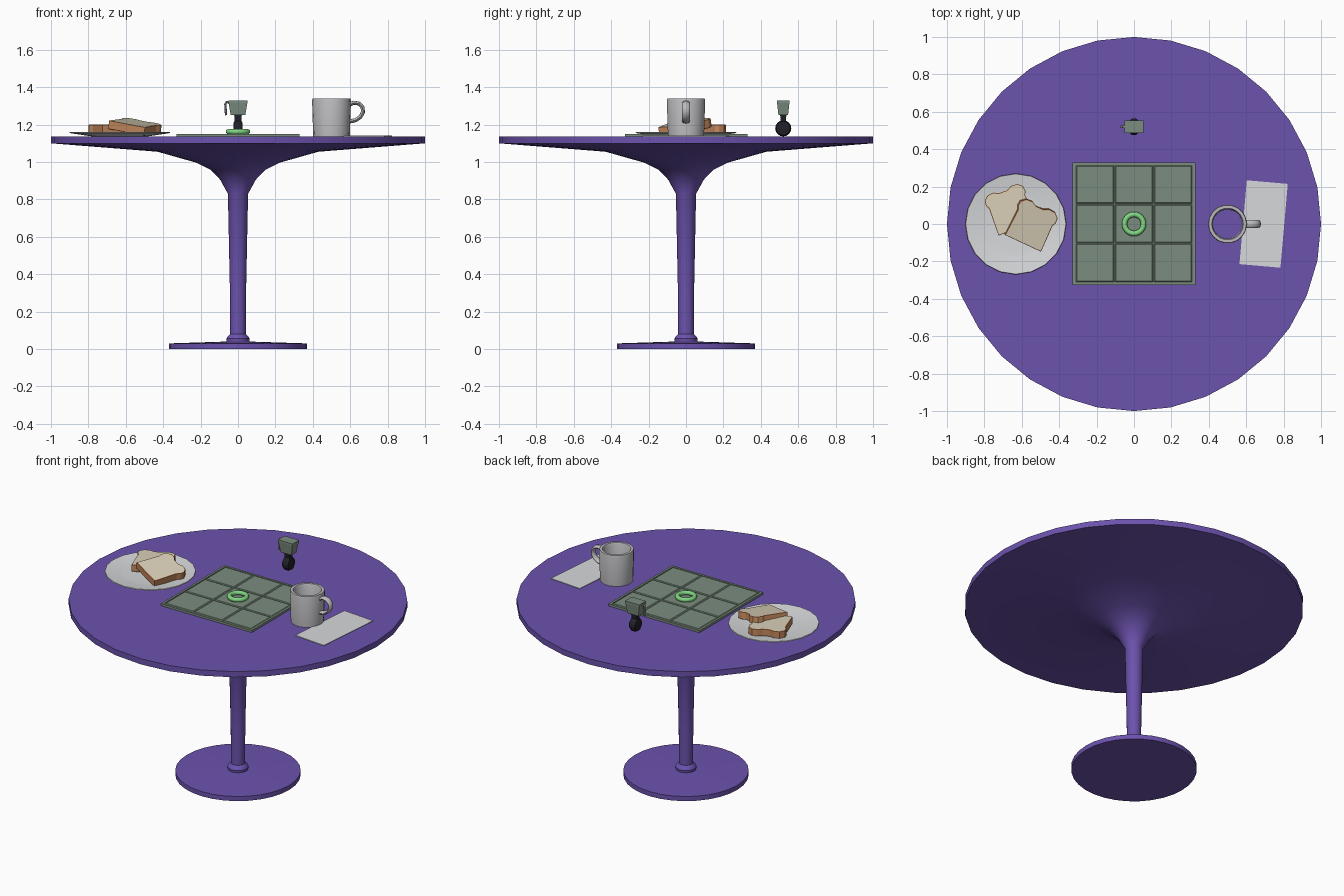
import bpy, bmesh, math
from mathutils import Matrix, Vector

if "Cube" in bpy.data.objects:
    bpy.data.objects.remove(bpy.data.objects["Cube"])

T = 1.137  # height of table surface


def mat(name, r, g, b):
    m = bpy.data.materials.new(name)
    m.diffuse_color = (r, g, b, 1)
    m.use_nodes = True
    m.node_tree.nodes["Principled BSDF"].inputs["Base Color"].default_value = m.diffuse_color
    return m


PURPLE = mat("purple", 0.15, 0.085, 0.42)
WHITE = mat("off_white", 0.68, 0.69, 0.71)
GREY = mat("mug_grey", 0.50, 0.50, 0.52)
SAGE = mat("sage_green", 0.20, 0.265, 0.21)
CRUST = mat("crust_brown", 0.56, 0.25, 0.11)
BREAD = mat("bread_cream", 0.70, 0.63, 0.48)
GREEN = mat("bright_green", 0.22, 0.68, 0.23)
BLACK = mat("black", 0.015, 0.015, 0.022)
STEEL = mat("steel", 0.28, 0.30, 0.29)


def finish(bm, name, mats, loc=(0, 0, 0), rot=(0, 0, 0), smooth=None):
    bmesh.ops.recalc_face_normals(bm, faces=bm.faces[:])
    me = bpy.data.meshes.new(name)
    bm.to_mesh(me)
    bm.free()
    ob = bpy.data.objects.new(name, me)
    bpy.context.collection.objects.link(ob)
    for m in mats:
        me.materials.append(m)
    ob.location, ob.rotation_euler = loc, rot
    if smooth:
        bpy.ops.object.select_all(action='DESELECT')
        ob.select_set(True)
        bpy.context.view_layer.objects.active = ob
        bpy.ops.object.shade_smooth_by_angle(angle=math.radians(smooth))
    return ob


def lathe(name, prof, n, m, loc=(0, 0, 0), rot=(0, 0, 0), closed=False, smooth=30):
    """Revolve (radius, z) points around z; closed joins last to first."""
    bm = bmesh.new()
    rings = [[bm.verts.new((r * math.cos(2 * math.pi * i / n),
                            r * math.sin(2 * math.pi * i / n), z)) for i in range(n)]
             for r, z in prof]
    pairs = list(zip(rings, rings[1:]))
    if closed:
        pairs.append((rings[-1], rings[0]))
    for a, b in pairs:
        for i in range(n):
            j = (i + 1) % n
            bm.faces.new((a[i], a[j], b[j], b[i]))
    if not closed:
        bm.faces.new(rings[0])
        bm.faces.new(rings[-1])
    return finish(bm, name, [m], loc, rot, smooth)


def box(name, size, loc, m, rot=(0, 0, 0), taper=1.0):
    """Box whose bottom is scaled by taper."""
    bm = bmesh.new()
    bmesh.ops.create_cube(bm, size=1)
    for v in bm.verts:
        k = taper if v.co.z < 0 else 1
        v.co = Vector((v.co.x * size[0] * k, v.co.y * size[1] * k, v.co.z * size[2]))
    return finish(bm, name, [m], loc, rot)


def tube(name, path, ry, rn, m, n=8, loc=(0, 0, 0)):
    """Elliptical tube along a path in the xz plane."""
    bm = bmesh.new()
    rings = []
    for i, (x, z) in enumerate(path):
        a, b = path[max(i - 1, 0)], path[min(i + 1, len(path) - 1)]
        d = Vector((b[0] - a[0], b[1] - a[1])).normalized()
        ring = []
        for k in range(n):
            t = 2 * math.pi * k / n
            s = rn * math.cos(t)
            ring.append(bm.verts.new((x - d.y * s, ry * math.sin(t), z + d.x * s)))
        rings.append(ring)
    for a, b in zip(rings, rings[1:]):
        for i in range(n):
            j = (i + 1) % n
            bm.faces.new((a[i], a[j], b[j], b[i]))
    bm.faces.new(rings[0])
    bm.faces.new(rings[-1])
    return finish(bm, name, [m], loc, smooth=40)


def ring_profile(R, r, n=8):
    return [(R + r * math.cos(2 * math.pi * i / n), r * math.sin(2 * math.pi * i / n))
            for i in range(n)]


# pedestal table: base, stem, flare and top in one profile
lathe("pedestal_table", [
    (0.37, 0), (0.37, 0.03), (0.06, 0.04), (0.062, 0.055), (0.055, 0.068), (0.042, 0.08),
    (0.043, 0.3), (0.054, 0.83), (0.095, 0.905), (0.145, 0.957), (0.225, 0.997),
    (0.43, 1.055), (1.0, 1.10), (1.0, T)], 32, PURPLE)

# plate
lathe("plate", [(0.15, 0), (0.17, 0.003), (0.27, 0.018), (0.268, 0.023), (0.18, 0.011), (0.16, 0.009)],
      20, WHITE, (-0.632, 0, T))


# bread slices: extruded outline, cream faces inside a crust rim
def slice_of_bread(name, loc, rot, h=0.043):
    half = [(0.107, -0.112), (0.103, 0.04), (0.113, 0.06), (0.110, 0.088),
            (0.085, 0.11), (0.05, 0.112), (0.022, 0.098)]
    outline = half + [(-x, y) for x, y in reversed(half)]
    bm = bmesh.new()
    f = bm.faces.new([bm.verts.new((x, y, 0)) for x, y in outline])
    ext = bmesh.ops.extrude_face_region(bm, geom=[f])
    # keep the lower cap so the slice is solid
    bmesh.ops.translate(bm, vec=(0, 0, h), verts=[e for e in ext['geom'] if isinstance(e, bmesh.types.BMVert)])
    if not any(abs(p.normal.z) > 0.9 and p.calc_center_median().z < h / 2 for p in bm.faces):
        low = [v for v in bm.verts if v.co.z < h / 2]
        bmesh.ops.contextual_create(bm, geom=low)
    bmesh.ops.recalc_face_normals(bm, faces=bm.faces[:])
    caps = [p for p in bm.faces if len(p.verts) > 4]
    bmesh.ops.inset_individual(bm, faces=caps, thickness=0.005, depth=0.002)
    for p in bm.faces:
        p.material_index = 1 if len(p.verts) > 4 else 0
    return finish(bm, name, [CRUST, BREAD], loc, rot)


slice_of_bread("lower_bread_slice", (-0.664, 0.081, 1.155), (0, 0, math.radians(21)))
slice_of_bread("upper_bread_slice", (-0.55, 0.003, 1.168), (0.07, 0.17, math.radians(-25)))

# square mat with a grid of raised panels
box("mat_base", (0.655, 0.655, 0.01), (0, 0.002, T + 0.005), SAGE)
for i in range(3):
    for j in range(3):
        bm = bmesh.new()
        bmesh.ops.create_cube(bm, size=1)
        for v in bm.verts:
            k = 0.5 if v.co.z > 0 else 0.5 + 0.02
            s = 0.194 if v.co.z > 0 else 0.206
            v.co = Vector((math.copysign(s / 2, v.co.x), math.copysign(s / 2, v.co.y), v.co.z * 0.005))
        finish(bm, f"mat_panel_{i}_{j}", [SAGE], ((i - 1) * 0.209, 0.002 + (j - 1) * 0.209, T + 0.0115))
for k in (-1, 1):  # raised border of the mat
    box(f"mat_border_x_{k}", (0.014, 0.655, 0.004), (k * 0.3205, 0.002, T + 0.012), SAGE)
    box(f"mat_border_y_{k}", (0.627, 0.014, 0.004), (0, 0.002 + k * 0.3205, T + 0.012), SAGE)

# green ring on the mat
lathe("green_ring", ring_profile(0.051, 0.0145), 24, GREEN, (0, 0, 1.162), closed=True, smooth=60)

# mug: open tube with a thick rim, plus handle
lathe("mug_body", [(0.098, 0), (0.104, 0.193), (0.101, 0.202), (0.085, 0.202), (0.080, 0.193), (0.078, 0)],
      18, GREY, (0.5, 0, T), closed=True)
tube("mug_handle", [(0.09, 0.168), (0.12, 0.180), (0.148, 0.175), (0.166, 0.155), (0.168, 0.13),
                    (0.155, 0.105), (0.13, 0.087), (0.09, 0.078)], 0.021, 0.011, GREY, loc=(0.5, 0, T))

# napkin
box("napkin", (0.22, 0.45, 0.004), (0.693, 0, T + 0.002), WHITE, (0, 0, math.radians(-5)))

# small wheeled gadget at the back: wheel, neck, tapered box, side crank
gx, gy = 0.0, 0.52
lathe("gadget_wheel", [(0.025, -0.024), (0.036, -0.022), (0.043, -0.010), (0.043, 0.010),
                       (0.036, 0.022), (0.025, 0.024)],
      16, BLACK, (gx, gy, T + 0.043), (0, math.pi / 2, 0))
box("gadget_neck", (0.042, 0.034, 0.045), (gx, gy, 1.235), BLACK, taper=0.8)
box("gadget_box", (0.1, 0.066, 0.066), (gx, gy, 1.283), SAGE, taper=0.78)
box("gadget_lid", (0.104, 0.068, 0.014), (gx, gy, 1.323), SAGE)
tube("gadget_crank", [(-0.045, 1.315), (-0.06, 1.322), (-0.068, 1.31), (-0.066, 1.28), (-0.064, 1.25)],
     0.009, 0.006, STEEL, n=6, loc=(gx, gy, 0))
